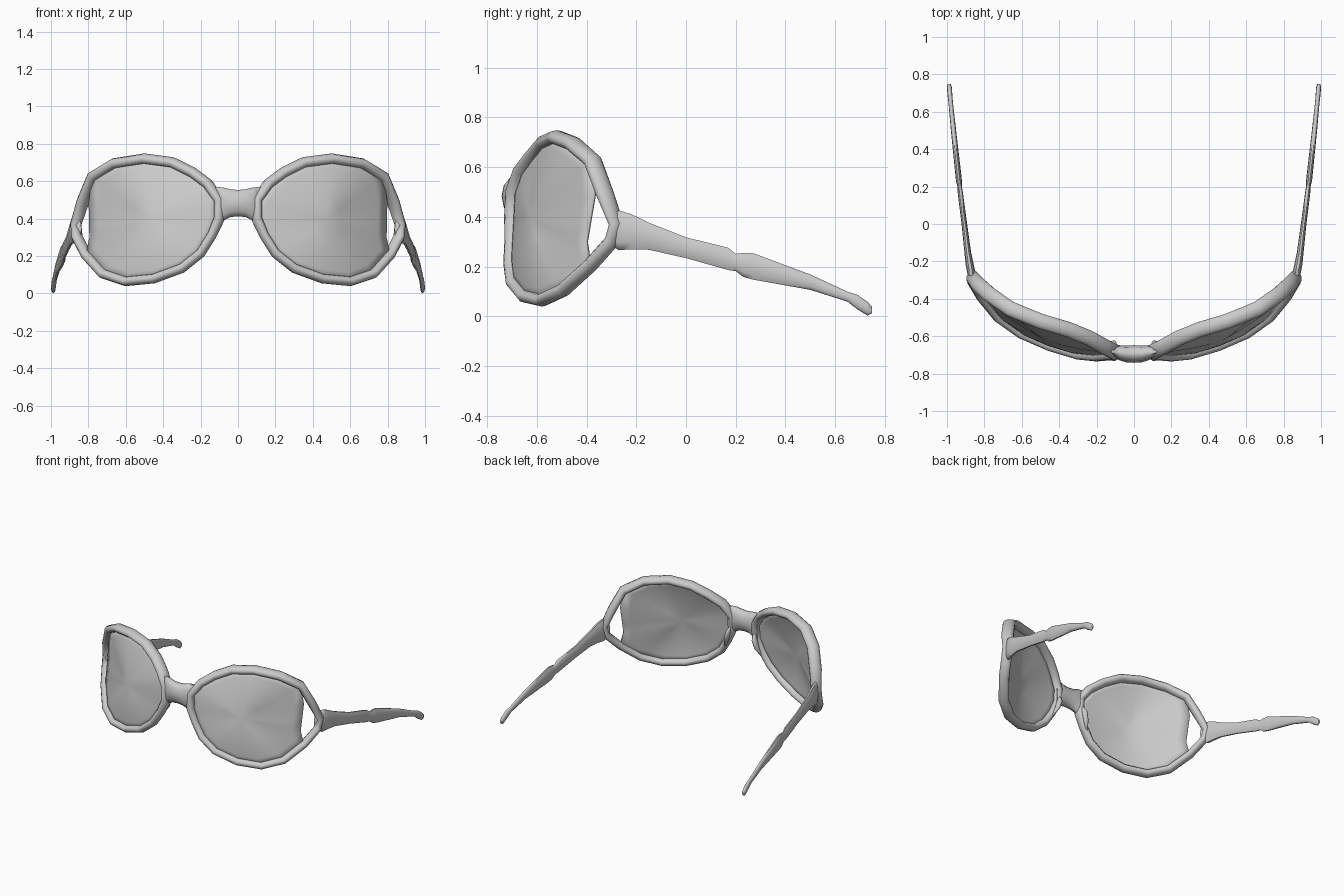
import bpy
import bmesh
import math
from mathutils import Vector

if "Cube" in bpy.data.objects:
    bpy.data.objects.remove(bpy.data.objects["Cube"], do_unlink=True)

grey = bpy.data.materials.new("light grey")
grey.use_nodes = True
colour = (0.6, 0.6, 0.6, 1)
grey.diffuse_color = colour
grey.node_tree.nodes["Principled BSDF"].inputs["Base Color"].default_value = colour


def finish(name, bm, mirror=True, angle=60):
    """Turn a bmesh into a smooth shaded object, mirrored left to right."""
    bmesh.ops.recalc_face_normals(bm, faces=bm.faces)
    mesh = bpy.data.meshes.new(name)
    bm.to_mesh(mesh)
    bm.free()
    mesh.materials.append(grey)
    obj = bpy.data.objects.new(name, mesh)
    bpy.context.collection.objects.link(obj)
    bpy.ops.object.select_all(action="DESELECT")
    obj.select_set(True)
    bpy.context.view_layer.objects.active = obj
    bpy.ops.object.shade_smooth_by_angle(angle=math.radians(angle))
    if mirror:
        mod = obj.modifiers.new("mirror", "MIRROR")
        mod.use_mirror_merge = False
    return obj


def loft(sections, closed=False, sides=10):
    """Skin elliptical sections given as (centre, half axis u, half axis v)."""
    bm = bmesh.new()
    rings = []
    for centre, u, v in sections:
        angles = [math.tau * k / sides for k in range(sides)]
        rings.append([bm.verts.new(centre + u * math.cos(a) + v * math.sin(a)) for a in angles])
    pairs = list(zip(rings, rings[1:]))
    if closed:
        pairs.append((rings[-1], rings[0]))
    else:
        bm.faces.new(rings[0])
        bm.faces.new(rings[-1])
    for a, b in pairs:
        for k in range(sides):
            n = (k + 1) % sides
            bm.faces.new((a[k], a[n], b[n], b[k]))
    return bm


# Rim centre line: x, y, z, from the bridge over the top and back below
rim_path = [Vector(p) for p in (
    (.10, -.685, .50), (.16, -.655, .585), (.24, -.61, .645), (.35, -.565, .70),
    (.50, -.52, .72), (.66, -.455, .695), (.775, -.375, .625), (.83, -.325, .49),
    (.867, -.28, .37), (.86, -.30, .30), (.81, -.385, .205), (.72, -.495, .105),
    (.60, -.58, .065), (.45, -.645, .08), (.30, -.69, .135), (.20, -.70, .215),
    (.14, -.695, .31), (.10, -.69, .40))]

sections = []
count = len(rim_path)
for i, p in enumerate(rim_path):
    tangent = (rim_path[(i + 1) % count] - rim_path[i - 1]).normalized()
    facing = Vector((0.25 + 0.9 * p.x ** 2, -1, 0)).normalized()
    radial = tangent.cross(facing).normalized()
    depth = radial.cross(tangent).normalized()
    upper = p.z > 0.4
    sections.append((p, radial * (0.029 if upper else 0.026), depth * (0.043 if upper else 0.036)))
finish("rim", loft(sections, closed=True))

# Lens: the rim line with a straight outer edge, filled by bulging rings
edge = []
for p in rim_path:
    q = p.copy()
    if p.x > 0.78 and p.z > 0.25:
        q.x = 0.79 + 0.02 * (p.z - 0.25)
        q.y = -0.45 + 0.17 * p.z
    edge.append(q)
middle = Vector((0.47, -0.575, 0.39))
bm = bmesh.new()
rings = []
for s in (1, 0.85, 0.7, 0.5, 0.25):
    bulge = Vector((0, -0.045 * (1 - s * s), 0))
    rings.append([bm.verts.new(middle.lerp(p, s) + bulge) for p in edge])
hub = bm.verts.new(middle + Vector((0, -0.045, 0)))
for k in range(count):
    n = (k + 1) % count
    for a, b in zip(rings, rings[1:]):
        bm.faces.new((a[k], a[n], b[n], b[k]))
    bm.faces.new((rings[-1][k], rings[-1][n], hub))
lens = finish("lens", bm)
solid = lens.modifiers.new("thickness", "SOLIDIFY")
solid.thickness = 0.012
solid.offset = 0

# Bridge: saddle flaring into both rims
half = [(0, -.695, .483, .074, .047), (.04, -.695, .483, .078, .045),
        (.08, -.688, .478, .094, .040), (.12, -.68, .46, .115, .024)]
profile = [(-x, *rest) for x, *rest in reversed(half[1:])] + half
finish("bridge", loft([(Vector((x, y, z)), Vector((0, d, 0)), Vector((0, 0, h)))
                       for x, y, z, h, d in profile]), mirror=False)

# Nose pads: small ridges behind the inner rims
pad = [(.095, -.665, .44, .012), (.108, -.645, .39, .024),
       (.125, -.65, .33, .022), (.15, -.675, .27, .01)]
finish("nose_pad", loft([(Vector((x, y, z)), Vector((r * 0.7, 0, 0)), Vector((0, r, 0)))
                         for x, y, z, r in pad], sides=8))

# Temple arms: y, x, top, bottom, half thickness
arm = [(-.31, .853, .40, .29, .016), (-.27, .868, .43, .262, .022),
       (-.22, .878, .415, .266, .022), (-.15, .889, .38, .265, .018),
       (0, .907, .32, .232, .015), (.17, .929, .278, .184, .014),
       (.20, .932, .253, .18, .012), (.23, .936, .258, .156, .016),
       (.27, .94, .257, .145, .016), (.50, .965, .17, .105, .014),
       (.65, .98, .10, .058, .012), (.69, .984, .088, .026, .013),
       (.73, .987, .06, .002, .013), (.748, .988, .04, .012, .008)]
finish("temple_arm", loft([(Vector((x, y, (top + low) / 2)), Vector((t, 0, 0)),
                            Vector((0, 0, (top - low) / 2))) for y, x, top, low, t in arm]))
